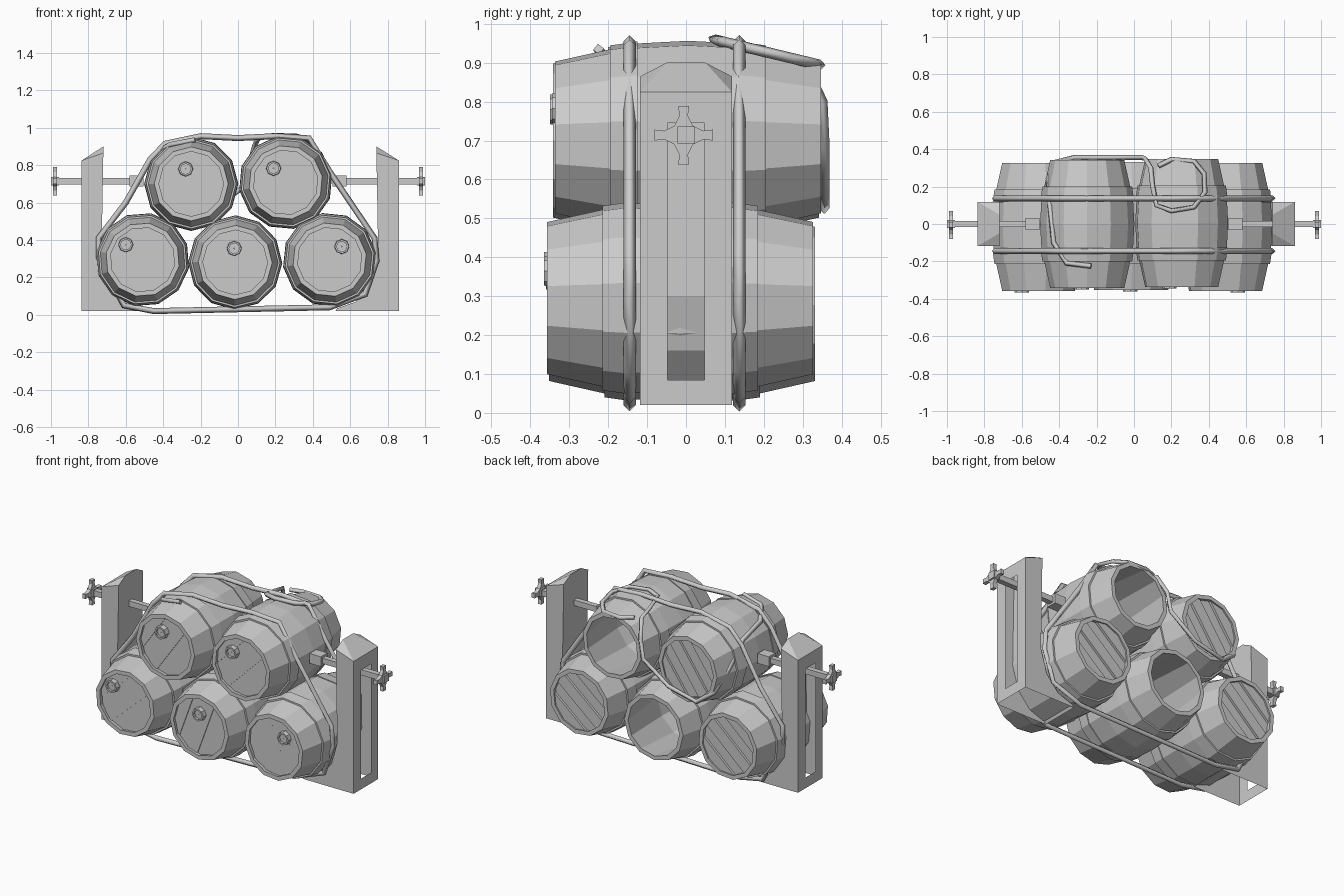
import bpy, bmesh, math
from mathutils import Matrix, Vector

cube = bpy.data.objects.get("Cube")
if cube:
    bpy.data.objects.remove(cube, do_unlink=True)

grey = bpy.data.materials.new("plain grey")
grey.use_nodes = True
grey.diffuse_color = (0.6, 0.6, 0.6, 1)
grey.node_tree.nodes["Principled BSDF"].inputs["Base Color"].default_value = (0.6, 0.6, 0.6, 1)


def finish(bm, name, location=(0, 0, 0)):
    bmesh.ops.recalc_face_normals(bm, faces=bm.faces[:])
    mesh = bpy.data.meshes.new(name)
    bm.to_mesh(mesh)
    bm.free()
    mesh.materials.append(grey)
    obj = bpy.data.objects.new(name, mesh)
    obj.location = location
    bpy.context.collection.objects.link(obj)
    return obj


def lathe(name, profile, sides, location, turn=0.0):
    """Spin a closed (y, radius) profile about the y axis."""
    bm = bmesh.new()
    rings = []
    for i in range(sides):
        a = turn + math.tau * i / sides
        rings.append([bm.verts.new((r * math.cos(a), y, r * math.sin(a))) for y, r in profile])
    n = len(profile)
    for i in range(sides):
        a, b = rings[i], rings[(i + 1) % sides]
        for j in range(n):
            k = (j + 1) % n
            bm.faces.new((a[j], a[k], b[k], b[j]))
    return finish(bm, name, location)


def box(name, low, high):
    bm = bmesh.new()
    bmesh.ops.create_cube(bm, size=1)
    low, high = Vector(low), Vector(high)
    for v in bm.verts:
        v.co = (low + high) / 2 + Vector(c * d for c, d in zip(v.co, high - low))
    return finish(bm, name)


def plank_lid(name, location, facing, slant, step):
    """Disc cut into planks, every second plank standing proud."""
    bm = bmesh.new()
    bmesh.ops.create_circle(bm, cap_ends=True, segments=12, radius=0.18,
                            matrix=Matrix.Rotation(math.pi / 2, 4, 'X'))
    across = Vector((math.sin(slant), 0, -math.cos(slant)))
    for k in (-0.105, -0.035, 0.035, 0.105):
        bmesh.ops.bisect_plane(bm, geom=bm.verts[:] + bm.edges[:] + bm.faces[:],
                               plane_co=across * k, plane_no=across)
    raised = [f for f in bm.faces
              if round(f.calc_center_median().dot(across) / 0.07) % 2 == 0]
    out = bmesh.ops.extrude_discrete_faces(bm, faces=raised)["faces"]
    for f in out:
        bmesh.ops.translate(bm, verts=f.verts[:], vec=(0, facing * step, 0))
    return finish(bm, name, location)


def rope(name, points, thickness, closed=False):
    curve = bpy.data.curves.new(name, 'CURVE')
    curve.dimensions = '3D'
    curve.bevel_depth = thickness
    curve.bevel_resolution = 0
    curve.use_fill_caps = True
    spline = curve.splines.new('POLY')
    spline.points.add(len(points) - 1)
    for p, co in zip(spline.points, points):
        p.co = (*co, 1)
    spline.use_cyclic_u = closed
    curve.materials.append(grey)
    obj = bpy.data.objects.new(name, curve)
    bpy.context.collection.objects.link(obj)
    bpy.ops.object.select_all(action='DESELECT')
    obj.select_set(True)
    bpy.context.view_layer.objects.active = obj
    bpy.ops.object.convert(target='MESH')


def upright(name, s, outer, inner):
    """Hollow post, open below, with a slot outside and a cradle under the barrel."""
    bm = bmesh.new()
    w = 0.118
    chain = [(outer, 0.02), (outer, 0.825), (inner, 0.865), (inner + 0.01, 0.3),
             (0.71, 0.16), (0.63, 0.07), (0.53, 0.035), (0.52, 0.02)]
    back, front = ([bm.verts.new((s * x, t * w, z)) for x, z in chain] for t in (1, -1))
    bm.faces.new(back)
    bm.faces.new(front)
    # Sloped top with clipped corners
    ridge_back, ridge_front = (bm.verts.new((s * inner, t * 0.05, 0.9)) for t in (1, -1))
    bm.faces.new((back[1], ridge_back, ridge_front, front[1]))
    bm.faces.new((back[1], back[2], ridge_back))
    bm.faces.new((front[1], front[2], ridge_front))
    bm.faces.new((back[2], back[3], front[3], front[2], ridge_front, ridge_back))
    # Cradle
    for i in range(3, len(chain) - 1):
        bm.faces.new((back[i], back[i + 1], front[i + 1], front[i]))
    # Outer face around the slot
    rim = (back[0], back[1], front[1], front[0])
    slot = [bm.verts.new((s * outer, y, z)) for y, z in
            ((0.048, 0.085), (0.048, 0.745), (-0.048, 0.745), (-0.048, 0.085))]
    for i in range(4):
        k = (i + 1) % 4
        bm.faces.new((rim[i], rim[k], slot[k], slot[i]))
    finish(bm, name)


# Barrels: bulged staves with two hoops, hollow inside
half = [(-0.342, 0.198), (-0.2, 0.23), (-0.2, 0.24), (-0.13, 0.25), (-0.13, 0.245)]
outside = half + [(0, 0.252)] + [(-y, r) for y, r in reversed(half)]
stave_profile = outside + [(0.342, 0.173), (0, 0.215), (-0.342, 0.173)]
bung_profile = [(-0.025, 0.028), (-0.025, 0.038), (0.03, 0.042), (0.03, 0.002),
                (-0.012, 0.002), (-0.012, 0.028)]

# name, x, y, z, bung offset x and z, plank slant in degrees, has back lid
barrels = [
    ("upper_right_barrel", -0.25, 0, 0.7, -0.03, 0.08, 55, True),
    ("upper_left_barrel", 0.255, 0.005, 0.708, -0.065, 0.075, 45, False),
    ("lower_right_barrel", -0.51, -0.015, 0.295, -0.09, 0.08, 42, True),
    ("lower_middle_barrel", -0.015, -0.01, 0.28, -0.005, 0.075, 70, False),
    ("lower_left_barrel", 0.49, -0.015, 0.295, 0.065, 0.07, 40, True),
]
for i, (name, x, y, z, bx, bz, slant, closed) in enumerate(barrels):
    lathe(name, stave_profile, 12, (x, y, z), turn=0.17 * i)
    slant = math.radians(slant)
    plank_lid(name + "_front_lid", (x, y - 0.318, z), -1, slant, 0.005)
    lathe(name + "_bung", bung_profile, 8, (x + bx, y - 0.325, z + bz))
    if closed:
        plank_lid(name + "_back_lid", (x, y + 0.318, z), 1, slant, 0.014)

# Straps round the whole stack
outline = [(0.38, 0.945), (0.5, 0.75), (0.73, 0.41), (0.74, 0.29), (0.68, 0.11), (0.49, 0.04),
           (-0.45, 0.02), (-0.61, 0.05), (-0.745, 0.31), (-0.745, 0.41), (-0.6, 0.6),
           (-0.47, 0.83), (-0.39, 0.915), (-0.2, 0.955), (0, 0.945), (0.2, 0.955)]
for name, y in (("front_strap", -0.145), ("back_strap", 0.137)):
    rope(name, [(x, y, z) for x, z in outline], 0.016, closed=True)

# Loose rope: loop on top of one barrel, hanging behind and hooked over the other
loop = [(0.13, 0.31), (0.2, 0.345), (0.32, 0.335), (0.375, 0.27), (0.38, 0.17), (0.32, 0.09),
        (0.2, 0.07), (0.12, 0.1), (0.1, 0.2), (0.09, 0.3)]
path = [(x, y, 0.96 - 0.24 * (y - 0.07)) for x, y in loop]
path += [(0.06, 0.35, 0.8), (0.04, 0.355, 0.69), (-0.13, 0.355, 0.57), (-0.32, 0.355, 0.525),
         (-0.42, 0.33, 0.6), (-0.46, 0.25, 0.72), (-0.45, 0.1, 0.84), (-0.43, -0.1, 0.87),
         (-0.36, -0.21, 0.91), (-0.23, -0.225, 0.935)]
rope("loose_rope", path, 0.014)

# Clamps on both sides
for side, s in (("left", 1), ("right", -1)):
    upright(side + "_upright", s, 0.848 + 0.012 * s, 0.73 + 0.01 * s)

    # Screw rod, pressing pad and handle hub
    for part, a, b, w, low, high in (("screw_rod", 0.55, 0.98, 0.016, 0.697, 0.731),
                                     ("pad", 0.505, 0.58, 0.032, 0.685, 0.745),
                                     ("handle_hub", 0.958, 1.0, 0.022, 0.692, 0.736)):
        xs = sorted((s * a, s * b))
        box(side + "_" + part, (xs[0], -w, low), (xs[1], w, high))

    # Four-armed handle with flared tips
    bm = bmesh.new()
    ring = []
    arm = [(0.024, -0.024), (0.05, -0.011), (0.075, -0.014), (0.075, 0.014), (0.05, 0.011)]
    for q in range(4):
        turn = Matrix.Rotation(q * math.pi / 2, 2)
        for p in arm:
            u, v = turn @ Vector(p)
            ring.append(bm.verts.new((s * 0.968, u - 0.006, 0.714 + v)))
    face = bm.faces.new(ring)
    out = bmesh.ops.extrude_face_region(bm, geom=[face])["geom"]
    bmesh.ops.translate(bm, vec=(s * 0.022, 0, 0),
                        verts=[g for g in out if isinstance(g, bmesh.types.BMVert)])
    finish(bm, side + "_handle")
